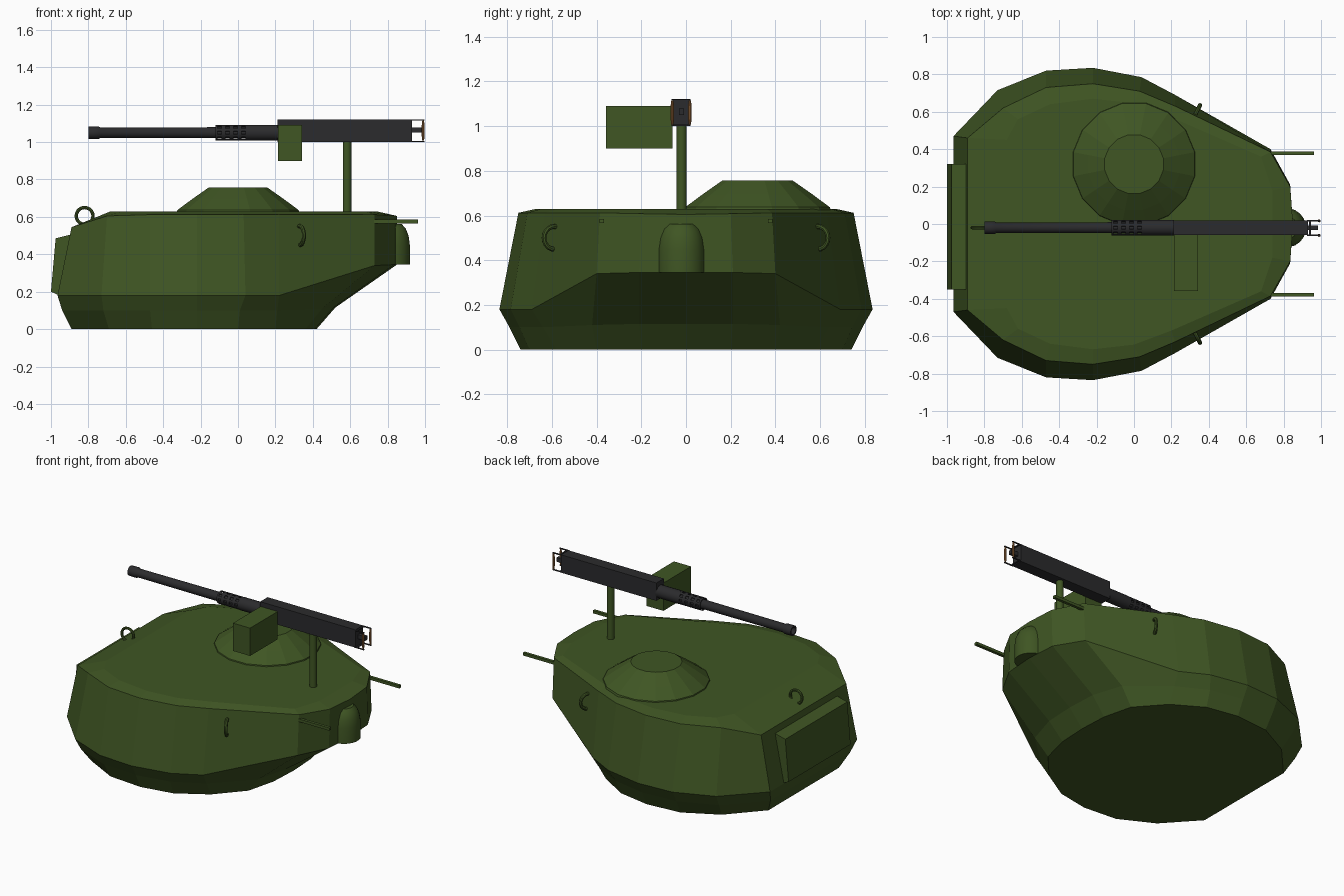
import bpy, bmesh, math
from mathutils import Matrix, Vector

if "Cube" in bpy.data.objects:
    bpy.data.objects.remove(bpy.data.objects["Cube"])


def material(name, rgb):
    m = bpy.data.materials.new(name)
    m.diffuse_color = (*rgb, 1)
    m.use_nodes = True
    m.node_tree.nodes["Principled BSDF"].inputs["Base Color"].default_value = m.diffuse_color
    return m


GREEN = material("olive_paint", (0.05, 0.092, 0.017))
STEEL = material("dark_steel", (0.024, 0.024, 0.026))
WOOD = material("wood", (0.30, 0.13, 0.04))
GUN_Y = -0.02


def finish(bm, name, mat, smooth=False):
    bmesh.ops.recalc_face_normals(bm, faces=bm.faces)
    me = bpy.data.meshes.new(name)
    bm.to_mesh(me)
    bm.free()
    me.materials.append(mat)
    ob = bpy.data.objects.new(name, me)
    bpy.context.collection.objects.link(ob)
    if smooth:
        bpy.ops.object.select_all(action='DESELECT')
        ob.select_set(True)
        bpy.context.view_layer.objects.active = ob
        bpy.ops.object.shade_smooth_by_angle(angle=math.radians(35))
    return ob


def box(name, x, y, z, mat):
    bm = bmesh.new()
    bmesh.ops.create_cube(bm, size=1)
    for v in bm.verts:
        for i, (a, b) in enumerate((x, y, z)):
            v.co[i] = a + (b - a) * (v.co[i] + 0.5)
    return finish(bm, name, mat)


def loft(rings, name, mat, smooth=False, caps=True):
    bm = bmesh.new()
    loops = [[bm.verts.new(p) for p in r] for r in rings]
    n = len(loops[0])
    for a, b in zip(loops, loops[1:]):
        for i in range(n):
            j = (i + 1) % n
            bm.faces.new((a[i], a[j], b[j], b[i]))
    if caps:
        bm.faces.new(loops[0])
        bm.faces.new(loops[-1])
    return finish(bm, name, mat, smooth)


def lathe(name, profile, segs, mat, origin=(0, 0, 0), axis='Z', smooth=True, caps=True):
    """profile: (radius, distance along axis)"""
    o = Vector(origin)
    rings = []
    for r, t in profile:
        ring = []
        for i in range(segs):
            a = 2 * math.pi * (i + 0.5) / segs
            c, s = r * math.cos(a), r * math.sin(a)
            ring.append(o + Vector((c, s, t) if axis == 'Z' else (t, c, s)))
        rings.append(ring)
    return loft(rings, name, mat, smooth, caps)


def ring(name, centre, major, minor, axis, mat):
    q = Vector(axis).to_track_quat('Z', 'Y')
    n, k = 20, 8
    bm = bmesh.new()
    vs = []
    for i in range(n):
        a = 2 * math.pi * i / n
        for j in range(k):
            b = 2 * math.pi * j / k
            r = major + minor * math.cos(b)
            p = Vector((r * math.cos(a), r * math.sin(a), minor * math.sin(b)))
            vs.append(bm.verts.new(q @ p + Vector(centre)))
    for i in range(n):
        for j in range(k):
            i2, j2 = (i + 1) % n, (j + 1) % k
            bm.faces.new((vs[i*k+j], vs[i2*k+j], vs[i2*k+j2], vs[i*k+j2]))
    return finish(bm, name, mat, True)


# Turret shell: half outlines from front corner to rear centre, mirrored in y
def full(half):
    return half + [(x, -y, z) for x, y, z in reversed(half[:-1])]


base = [(-.89, .38, 0), (-.69, .60, 0), (-.46, .72, 0), (-.22, .74, 0), (0, .70, 0),
        (.20, .58, 0), (.36, .40, 0), (.41, .20, 0), (.42, 0, 0)]
low = [(-.94, .43, .1), (-.72, .67, .1), (-.47, .775, .1), (-.22, .79, .1), (.01, .745, .1),
       (.21, .64, .1), (.45, .42, .11), (.51, .21, .115), (.52, 0, .115)]
waist = [(-.965, .47, .18), (-.73, .715, .18), (-.47, .82, .18), (-.22, .835, .18),
         (.04, .785, .18), (.22, .69, .18), (.73, .40, .34), (.835, .21, .345), (.85, 0, .345)]
brow = [(-.89, .46, .545), (-.70, .62, .605), (-.47, .73, .612), (-.22, .75, .612),
        (.03, .71, .612), (.22, .63, .612), (.73, .385, .612), (.835, .20, .608), (.85, 0, .605)]
roof = [(-.68, .45, .63), (-.62, .56, .63), (-.45, .64, .63), (-.22, .67, .63),
        (0, .645, .63), (.20, .57, .63), (.68, .36, .63), (.74, .18, .63), (.74, 0, .63)]
loft([full(h) for h in (base, low, waist, brow, roof)], "turret_shell", GREEN)

# Front gun plate
plate = [(-1, .20), (-.975, .485), (-.895, .505), (-.955, .18)]
loft([[(x, y, z) for x, z in plate] for y in (-.35, .32)], "front_plate", GREEN)

# Roof cupola
lathe("cupola", [(.335, .62), (.33, .637), (.25, .695), (.16, .757)], 16, GREEN,
      (0, .32, 0), smooth=False)

# Rear ventilator pod
lathe("rear_pod", [(.105, .345), (.105, .45), (.098, .50), (.082, .54), (.06, .562)],
      20, GREEN, (.815, GUN_Y, 0))

# Lifting rings and rear stowage bars
ring("front_lifting_ring", (-.82, -.02, .605), .045, .009, (0, 1, 0), GREEN)
for s, side in ((1, "left"), (-1, "right")):
    ring("lifting_ring_" + side, (.33, s * .59, .50), .051, .011, (.89, -s * .45, 0), GREEN)
    box("rear_bar_" + side, (.70, .963), (s * .378 - .01, s * .378 + .01), (.566, .585), GREEN)

# Gun post
lathe("gun_post", [(.023, .60), (.023, 1.01)], 16, GREEN, (.583, GUN_Y, 0))

# Machine gun
G = (0, GUN_Y, 1.05)
box("receiver", (.21, .93), (GUN_Y - .04, GUN_Y + .04), (1.0, 1.122), STEEL)
lathe("barrel", [(.024, -.76), (.024, -.8), (.033, -.8), (.034, -.775), (.034, -.745),
                 (.028, -.735), (.030, -.12), (.030, .22)], 16, STEEL, G, 'X')
lathe("barrel_sleeve", [(.043, .05), (.043, .215)], 16, STEEL, G, 'X')

# Perforated barrel jacket: holes opened in a coarse tube, then thickened
jacket = lathe("barrel_jacket", [(.042, -.12 + .0425 * i) for i in range(5)], 8, STEEL, G, 'X',
               False, False)
bm = bmesh.new()
bm.from_mesh(jacket.data)
bmesh.ops.subdivide_edges(bm, edges=bm.edges, cuts=3, use_grid_fill=True)
for v in bm.verts:
    d = Vector((0, v.co.y - G[1], v.co.z - G[2])).normalized() * .042
    v.co = Vector((v.co.x, G[1] + d.y, G[2] + d.z))
holes = []
for f in bm.faces:
    c = f.calc_center_median()
    u = (c.x + .12) / .0425 % 1
    w = math.atan2(c.z - G[2], c.y - G[1]) / (math.pi / 4) - .5
    if .25 < u < .75 and .25 < w % 1 < .75:
        holes.append(f)
bmesh.ops.delete(bm, geom=holes, context='FACES')
bm.to_mesh(jacket.data)
bm.free()
mod = jacket.modifiers.new("thickness", 'SOLIDIFY')
mod.thickness = .006
mod.offset = -1

# Spade grips
box("trigger_block", (.925, .985), (GUN_Y - .012, GUN_Y + .012), (1.05, 1.078), STEEL)
for y in (GUN_Y - .041, GUN_Y + .037):
    lathe("grip", [(.005, 1.008), (.008, 1.03), (.008, 1.09), (.005, 1.115)], 10, WOOD,
          (.99, y, 0))
    for z in (1.001, 1.116):
        box("grip_arm", (.925, .997), (y - .004, y + .004), (z, z + .006), STEEL)
for z in (1.001, 1.116):
    box("grip_bridge", (.935, .945), (GUN_Y - .041, GUN_Y + .037), (z, z + .006), STEEL)

# Ammunition box
box("ammo_box", (.213, .342), (-.358, -.06), (.90, 1.09), GREEN)
